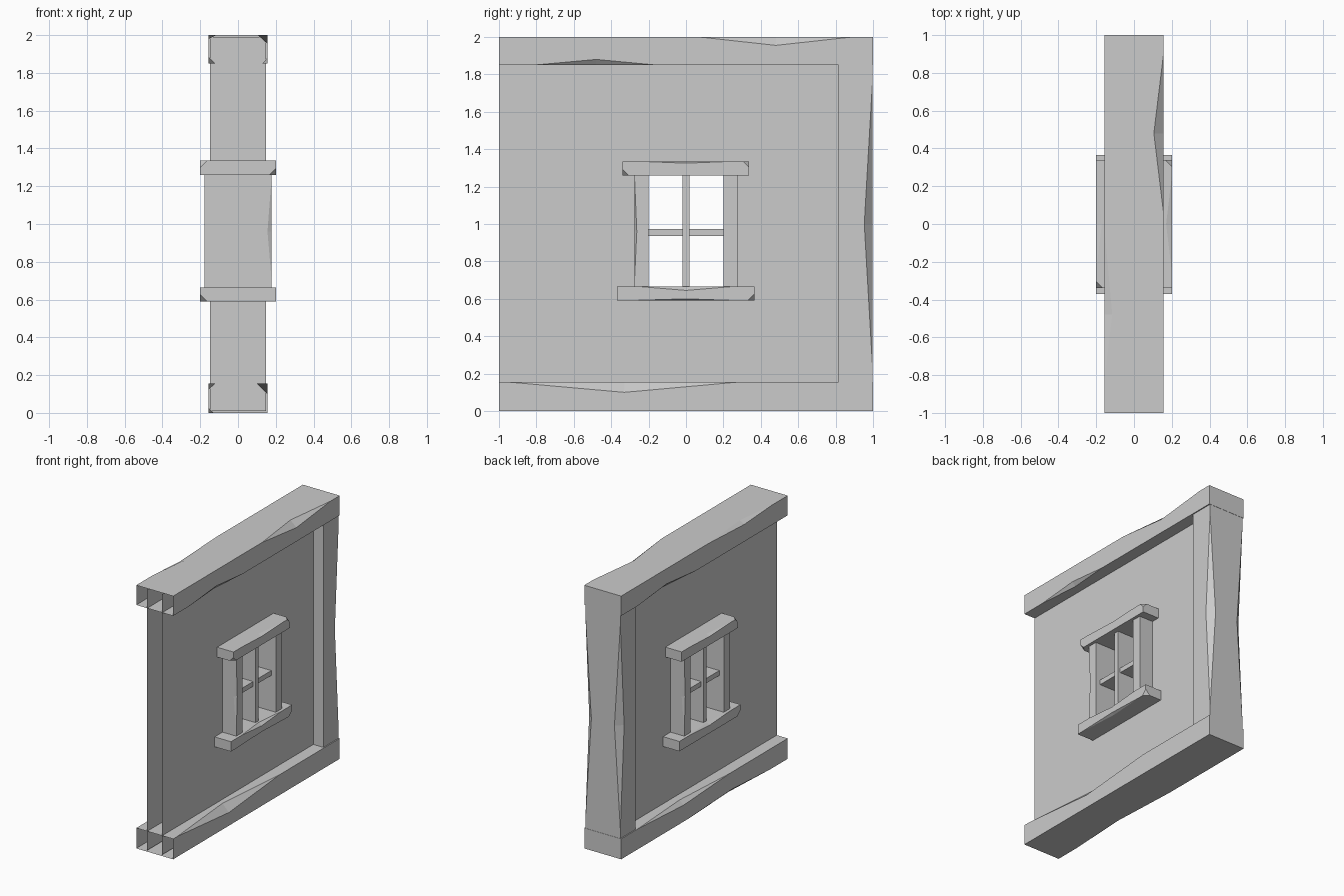
import bpy, bmesh
from mathutils import Vector

if "Cube" in bpy.data.objects:
    bpy.data.objects.remove(bpy.data.objects["Cube"], do_unlink=True)

grey = bpy.data.materials.new("plain grey")
grey.use_nodes = True
grey.diffuse_color = (0.6, 0.6, 0.6, 1)
grey.node_tree.nodes["Principled BSDF"].inputs["Base Color"].default_value = (0.6, 0.6, 0.6, 1)


def make_object(name, bm):
    mesh = bpy.data.meshes.new(name)
    bm.to_mesh(mesh)
    bm.free()
    mesh.materials.append(grey)
    obj = bpy.data.objects.new(name, mesh)
    bpy.context.collection.objects.link(obj)
    return obj


def box_mesh(lo, hi):
    bm = bmesh.new()
    bmesh.ops.create_cube(bm, size=1)
    for v in bm.verts:
        v.co = [lo[i] if v.co[i] < 0 else hi[i] for i in range(3)]
    return bm


def edge_dent(lo, hi, axis, sides, span, depths):
    """Tetrahedron that carves a shallow dip along one box edge."""
    others = [i for i in range(3) if i != axis]
    base = Vector((0, 0, 0))
    for i, s in zip(others, sides):
        base[i] = hi[i] if s > 0 else lo[i]
    start, peak, end = base.copy(), base.copy(), base.copy()
    start[axis], peak[axis], end[axis] = span
    p, q = peak.copy(), peak.copy()
    p[others[0]] -= sides[0] * depths[0]
    q[others[1]] -= sides[1] * depths[1]
    mid, reach = (p + q) / 2, (p - q) * 0.2
    return [start + (start - mid) * 0.1, end + (end - mid) * 0.1, p + reach, q - reach]


def corner_chip(lo, hi, sides, size):
    """Tetrahedron that slices off one box corner."""
    corner = Vector([hi[i] if sides[i] > 0 else lo[i] for i in range(3)])
    points = [corner - Vector([sides[i] * size if i == k else 0 for i in range(3)]) for k in range(3)]
    mid = sum(points, Vector()) / 3
    return [p + (p - mid) * 0.4 for p in points] + [corner + (corner - mid)]


def timber(name, lo, hi, dents=(), chips=(), open_front=False):
    """Box with carved edges and chipped corners; optionally open at -y."""
    obj = make_object(name, box_mesh(lo, hi))
    cuts = [edge_dent(lo, hi, *d) for d in dents] + [corner_chip(lo, hi, *c) for c in chips]
    for points in cuts:
        bm = bmesh.new()
        bmesh.ops.convex_hull(bm, input=[bm.verts.new(p) for p in points])
        bmesh.ops.recalc_face_normals(bm, faces=bm.faces)
        cutter = make_object("cutter", bm)
        cutter.hide_render = True
        mod = obj.modifiers.new("carve", "BOOLEAN")
        mod.object, mod.operation, mod.solver = cutter, "DIFFERENCE", "EXACT"
        bpy.context.view_layer.update()
        carved = bpy.data.meshes.new_from_object(obj.evaluated_get(bpy.context.evaluated_depsgraph_get()))
        obj.modifiers.clear()
        obj.data = carved
        bpy.data.objects.remove(cutter, do_unlink=True)
    if open_front:
        bm = bmesh.new()
        bm.from_mesh(obj.data)
        ends = [f for f in bm.faces if f.calc_center_median().y < lo[1] + 0.001]
        bmesh.ops.delete(bm, geom=ends, context="FACES")
        bm.to_mesh(obj.data)
        bm.free()
    return obj


X, Y, Z = 0, 1, 2

# Hollow beams along the top and bottom
timber("top_beam", (-0.155, -1, 1.85), (0.155, 1, 2), [
    (Y, (1, 1), (0.07, 0.48, 0.89), (0.05, 0.045)),
    (Y, (-1, 1), (-0.81, -0.48, -0.04), (0.04, 0.02)),
    (Y, (1, -1), (-0.81, -0.48, -0.16), (0.025, 0.03)),
    (Y, (-1, -1), (0.1, 0.45, 0.8), (0.035, 0.035)),
], open_front=True)
timber("bottom_beam", (-0.155, -1, 0), (0.155, 1, 0.155), [
    (Y, (1, 1), (-0.95, -0.33, 0.28), (0.055, 0.055)),
    (Y, (-1, 1), (-0.3, 0.25, 0.8), (0.035, 0.03)),
    (Y, (-1, -1), (-0.8, -0.33, 0.2), (0.025, 0.025)),
], open_front=True)

# Corner post at the back end
timber("back_post", (-0.147, 0.815, 0.01), (0.147, 0.998, 1.99), [
    (Z, (s, 1), (0.22, 1.0, 1.78), (0.05, 0.045)) for s in (1, -1)])

# Thin wall skins around the window opening, open at the front end
bm = bmesh.new()
ys, zs = (-1, -0.22, 0.22, 0.9), (0.01, 0.64, 1.28, 1.99)
for x in (-0.063, 0.063):
    for i in range(3):
        for j in range(3):
            if (i, j) != (1, 1):
                ring = [(ys[i], zs[j]), (ys[i + 1], zs[j]), (ys[i + 1], zs[j + 1]), (ys[i], zs[j + 1])]
                bm.faces.new([bm.verts.new((x, *c)) for c in (ring if x > 0 else ring[::-1])])
bmesh.ops.remove_doubles(bm, verts=bm.verts, dist=0.0001)
bmesh.ops.dissolve_limit(bm, angle_limit=0.01, verts=bm.verts, edges=bm.edges)
make_object("wall_panel", bm)

# Window frame
timber("window_header", (-0.2, -0.34, 1.26), (0.2, 0.338, 1.335), [
    (Y, (s, 1), (-0.25, 0, 0.25), (0.03, 0.01)) for s in (1, -1)],
    [((1, -1, -1), 0.033), ((1, 1, 1), 0.033), ((-1, -1, 1), 0.035)])
timber("window_sill", (-0.2, -0.37, 0.59), (0.2, 0.365, 0.665), [
    (Y, (1, 1), (-0.24, 0, 0.24), (0.025, 0.02)),
    (Y, (-1, 1), (-0.24, 0, 0.24), (0.025, 0.015)),
    (Y, (1, -1), (-0.33, 0, 0.3), (0.02, 0.01)),
], [((1, 1, -1), 0.037), ((-1, -1, -1), 0.037)])
for name, s in (("front_jamb", -1), ("back_jamb", 1)):
    lo, hi = sorted((s * 0.2, s * 0.275))
    timber(name, (-0.178, lo, 0.66), (0.178, hi, 1.265),
           [(Z, (-s, s), (0.7, 0.96, 1.25), (0.022, 0.012))])

# Window bars
timber("upright_bar", (-0.16, -0.018, 0.65), (0.16, 0.018, 1.27))
timber("cross_bar", (-0.14, -0.21, 0.935), (0.14, 0.21, 0.972))
